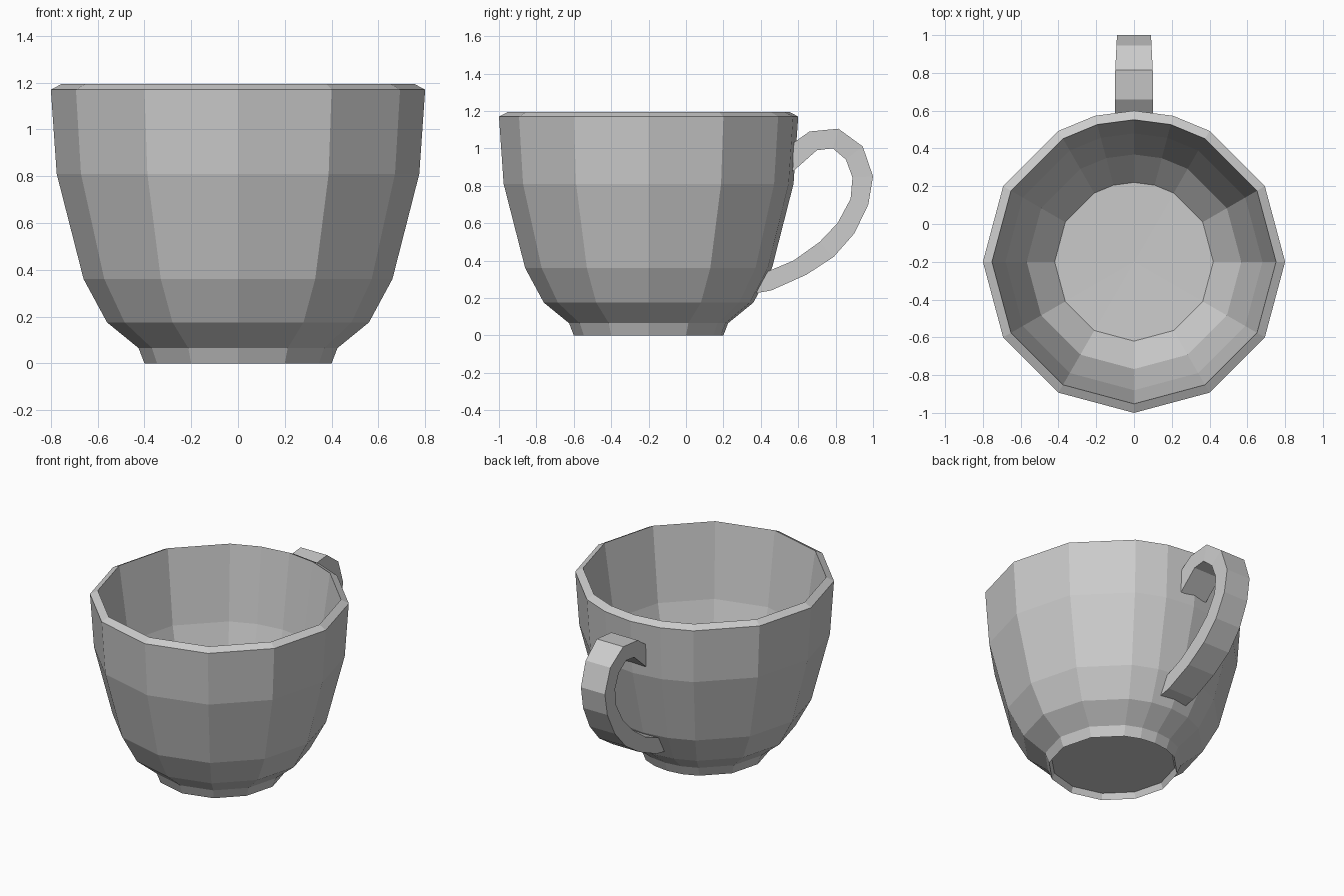
import bpy
import bmesh
import math

if "Cube" in bpy.data.objects:
    bpy.data.objects.remove(bpy.data.objects["Cube"])

CENTRE_Y = -0.2


def finish(bm, name):
    bmesh.ops.recalc_face_normals(bm, faces=bm.faces[:])
    mesh = bpy.data.meshes.new(name)
    bm.to_mesh(mesh)
    bm.free()
    obj = bpy.data.objects.new(name, mesh)
    bpy.context.collection.objects.link(obj)
    return obj


def bridge(bm, a, b):
    n = len(a)
    for i in range(n):
        j = (i + 1) % n
        bm.faces.new((a[i], a[j], b[j], b[i]))


# Cup: closed profile (radius, height) from underside, up the outside, down the inside
profile = [
    (0.385, 0.04), (0.40, 0.0), (0.425, 0.065), (0.56, 0.175),
    (0.66, 0.36), (0.775, 0.81), (0.80, 1.17), (0.752, 1.195),
    (0.68, 0.70), (0.568, 0.31), (0.42, 0.15),
]
# Twelve sides, with the two segments behind the handle split once more
angles = [math.radians(a) for a in sorted(list(range(0, 360, 30)) + [75, 105])]

bm = bmesh.new()
rings = [[bm.verts.new((r * math.cos(a), CENTRE_Y + r * math.sin(a), z))
          for a in angles] for r, z in profile]
for lower, upper in zip(rings, rings[1:]):
    bridge(bm, lower, upper)
# Underside and inner floor as fans
for ring, z in ((rings[0], 0.04), (rings[-1], 0.14)):
    hub = bm.verts.new((0, CENTRE_Y, z))
    for i in range(len(ring)):
        bm.faces.new((ring[i], ring[(i + 1) % len(ring)], hub))
finish(bm, "cup")

# Handle: rectangular strap, outer and inner edge points (y, z)
outer = [(0.575, 1.03), (0.66, 1.09), (0.815, 1.105), (0.945, 1.01),
         (1.0, 0.85), (0.975, 0.70), (0.90, 0.545), (0.79, 0.42),
         (0.645, 0.325), (0.455, 0.24), (0.37, 0.225)]
inner = [(0.57, 0.875), (0.70, 0.99), (0.785, 1.0), (0.855, 0.94),
         (0.89, 0.845), (0.88, 0.73), (0.81, 0.60), (0.715, 0.50),
         (0.575, 0.40), (0.42, 0.335), (0.385, 0.31)]

bm = bmesh.new()
sections = []
for (yo, zo), (yi, zi) in zip(outer, inner):
    w = 0.1 - 0.05 * max(0.0, yo - 0.8)
    sections.append([bm.verts.new(p) for p in (
        (-w, yo, zo), (w, yo, zo), (w, yi, zi), (-w, yi, zi))])
for a, b in zip(sections, sections[1:]):
    bridge(bm, a, b)
bm.faces.new(sections[0])
bm.faces.new(sections[-1])
finish(bm, "handle")
